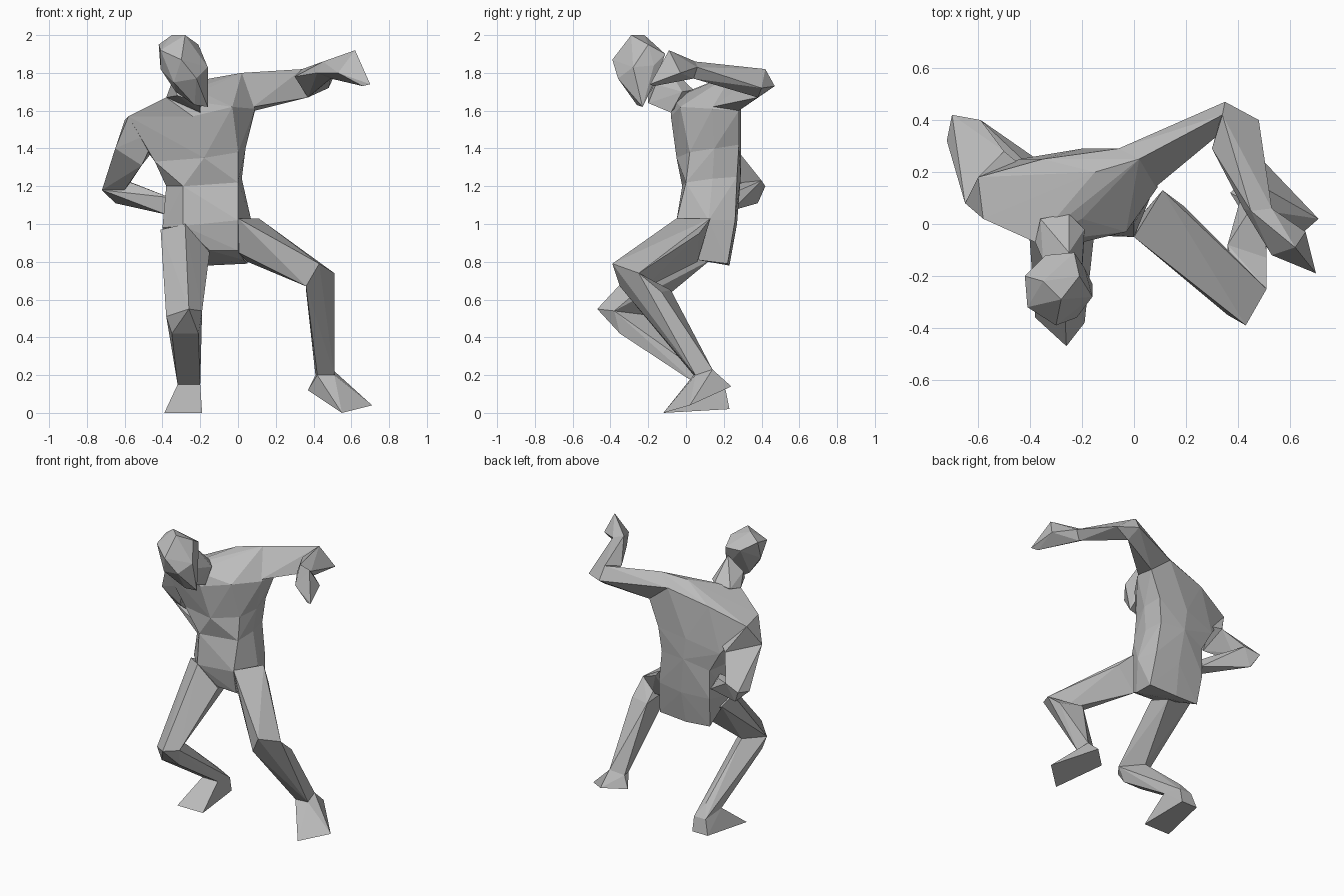
import bpy
import bmesh

default_cube = bpy.data.objects.get("Cube")
if default_cube:
    bpy.data.objects.remove(default_cube, do_unlink=True)

# One plain grey for the whole figure
grey = bpy.data.materials.new("plain_grey")
grey.use_nodes = True
grey_colour = (.5, .5, .5, 1)
grey.diffuse_color = grey_colour
grey.node_tree.nodes["Principled BSDF"].inputs["Base Color"].default_value = grey_colour


def body_part(name, *joints):
    """Skin a faceted solid around the corner points of neighbouring joints."""
    mesh = bpy.data.meshes.new(name)
    bm = bmesh.new()
    for joint in joints:
        for corner in joint:
            bm.verts.new(corner)
    bmesh.ops.remove_doubles(bm, verts=bm.verts[:], dist=.001)
    bmesh.ops.convex_hull(bm, input=bm.verts[:])
    loose = [vert for vert in bm.verts if not vert.link_faces]
    bmesh.ops.delete(bm, geom=loose, context="VERTS")
    bmesh.ops.recalc_face_normals(bm, faces=bm.faces[:])
    bm.to_mesh(mesh)
    bm.free()
    mesh.materials.append(grey)
    part = bpy.data.objects.new(name, mesh)
    bpy.context.scene.collection.objects.link(part)
    return part


def body_chain(names, sections):
    """Build one part between every two neighbouring sections."""
    for name, lower, upper in zip(names, sections, sections[1:]):
        body_part(name, lower, upper)


# Torso sections from the seat up to the collar
seat = [(-.15, -.01, .86), (0, -.02, .86), (.03, .06, .81),
        (.05, .22, .79), (-.16, .23, .78), (-.34, .22, .79)]
hips = [(-.4, .08, .98), (-.29, -.04, .99), (0, -.05, 1.02), (.07, .12, 1.02),
        (.03, .26, 1.02), (-.15, .27, 1.0), (-.36, .25, 1.0)]
waist = [(-.38, .1, 1.2), (-.29, -.02, 1.2), (0, 0, 1.22), (.02, .14, 1.24),
         (0, .27, 1.25), (-.18, .29, 1.25), (-.36, .25, 1.2)]
ribs = [(-.44, .04, 1.33), (-.18, -.05, 1.35), (0, .02, 1.38), (.04, .15, 1.4),
        (.02, .28, 1.42), (-.2, .29, 1.4), (-.44, .25, 1.34)]
chest = [(-.58, .02, 1.57), (-.6, .18, 1.55), (-.24, -.08, 1.57),
         (-.03, -.03, 1.62), (.09, .14, 1.61), (.09, .28, 1.6),
         (-.06, .29, 1.72), (-.35, .25, 1.65)]
collar = [(.02, .25, 1.8), (-.38, -.07, 1.67), (-.2, .02, 1.7), (-.15, .2, 1.77)]
body_chain(["pelvis", "belly", "rib_cage", "upper_chest", "shoulder_yoke"],
           [seat, hips, waist, ribs, chest, collar])

# Neck and head, leaning forward over the right shoulder
neck_base = [(-.38, -.07, 1.67), (-.2, -.08, 1.59), (-.19, -.02, 1.7),
             (-.25, .04, 1.71), (-.36, .02, 1.69)]
neck_top = [(-.35, -.14, 1.75), (-.25, -.11, 1.85), (-.2, -.16, 1.74),
            (-.2, -.2, 1.64), (-.32, -.2, 1.68)]
body_part("neck", neck_base, neck_top)

crown = [(-.35, -.22, 2), (-.28, -.29, 2), (-.42, -.2, 1.95), (-.41, -.32, 1.92),
         (-.34, -.12, 1.9), (-.23, -.11, 1.9), (-.21, -.2, 1.95)]
face = [(-.41, -.25, 1.82), (-.19, -.17, 1.84), (-.16, -.28, 1.83),
        (-.3, -.39, 1.87), (-.22, -.36, 1.77), (-.34, -.34, 1.75)]
jaw = [(-.16, -.23, 1.62), (-.23, -.26, 1.63), (-.33, -.24, 1.7), (-.2, -.17, 1.74)]
body_part("head", crown, face, jaw)

# Left arm, raised and bent forward at the elbow
left_shoulder = [(.02, .25, 1.8), (-.06, .29, 1.72), (.08, .14, 1.62), (.09, .28, 1.6)]
left_elbow = [(.34, .42, 1.82), (.35, .47, 1.73), (.37, .38, 1.67)]
left_elbow_crook = [(.48, .4, 1.72), (.3, .29, 1.78)]
left_wrist = [(.42, .06, 1.8), (.45, .05, 1.86), (.53, .06, 1.83), (.49, .04, 1.77)]
left_fingers = [(.62, -.09, 1.92), (.66, -.03, 1.8), (.53, -.12, 1.8),
                (.7, -.19, 1.74), (.66, -.17, 1.73)]
body_part("left_upper_arm", left_shoulder, left_elbow)
body_part("left_forearm", left_elbow, left_elbow_crook, left_wrist)
body_part("left_hand", left_wrist, left_fingers)

# Right arm, swung back with the hand resting on the hip
right_shoulder = [(-.58, .02, 1.57), (-.6, .18, 1.55), (-.42, 0, 1.5), (-.44, .23, 1.4)]
right_bicep = [(-.65, .08, 1.4), (-.51, .08, 1.31), (-.5, .28, 1.38)]
right_elbow = [(-.72, .32, 1.18), (-.7, .42, 1.2), (-.59, .4, 1.23),
               (-.57, .3, 1.22), (-.65, .38, 1.11)]
right_hand = [(-.42, .24, 1.16), (-.38, .16, 1.05), (-.36, .24, 1.07), (-.36, .14, 1.14)]
body_chain(["right_shoulder", "right_upper_arm", "right_forearm_and_hand"],
           [right_shoulder, right_bicep, right_elbow, right_hand])

# Left leg, stepping out to the side
left_hip = [(0, -.05, 1.03), (.11, .13, 1.03), (.19, .07, .95),
            (0, 0, .85), (.05, .06, .8)]
left_knee = [(.43, -.39, .79), (.51, -.25, .74), (.36, -.35, .67), (.42, -.22, .66)]
left_calf = [(.36, -.08, .65), (.51, -.13, .64)]
left_ankle = [(.42, .04, .2), (.5, .14, .23), (.51, .05, .2), (.41, .1, .2)]
left_sole = [(.37, .12, .12), (.5, .24, .14), (.71, .02, .04), (.55, -.12, 0)]
body_part("left_thigh", left_hip, left_knee)
body_part("left_shin", left_knee, left_calf, left_ankle)
body_part("left_foot", left_ankle, left_sole)

# Right leg, bent deeply and carrying the weight
right_hip = [(-.41, .06, .97), (-.28, -.05, 1), (-.15, -.01, .85),
             (-.18, .13, .81), (-.39, .16, .92)]
right_knee = [(-.26, -.47, .55), (-.38, -.36, .51), (-.19, -.38, .54), (-.28, -.22, .52)]
right_knee_front = [(-.35, -.35, .42), (-.21, -.35, .42)]
right_ankle = [(-.32, .06, .15), (-.2, .06, .15), (-.3, .21, .12),
               (-.21, .21, .12), (-.26, .15, .2)]
right_sole = [(-.39, -.12, 0), (-.19, -.12, 0), (-.33, .23, .02), (-.21, .23, .02)]
body_part("right_thigh", right_hip, right_knee)
body_part("right_shin", right_knee, right_knee_front, right_ankle)
body_part("right_foot", right_ankle, right_sole)
